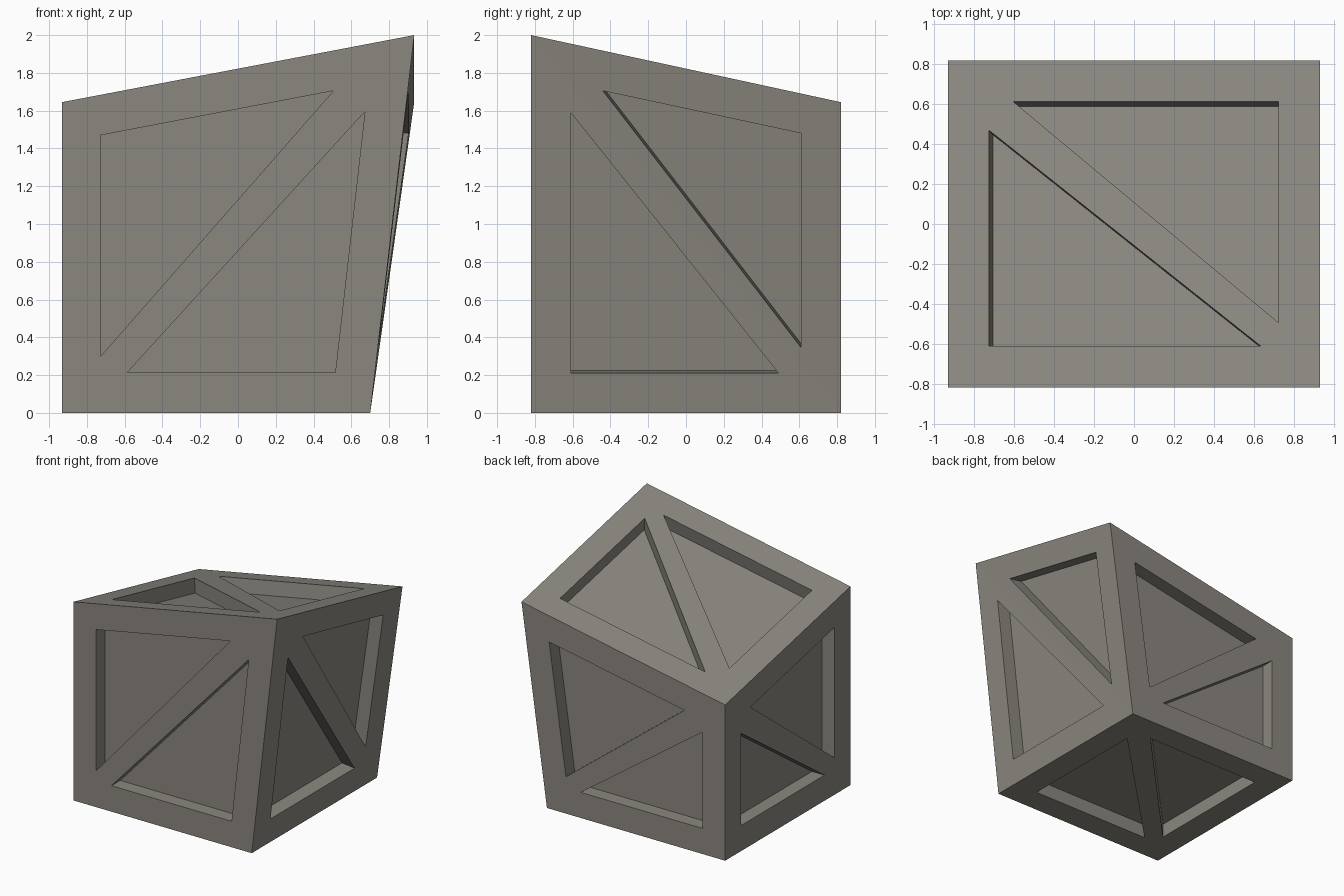
import bpy, bmesh
from mathutils import Vector

if "Cube" in bpy.data.objects:
    bpy.data.objects.remove(bpy.data.objects["Cube"])

DEPTH = 0.115   # depth of the triangular recesses

# Corners of the skewed block: left/right, front/back, bottom/top
CORNERS = {
    "LFB": (-0.933, -0.82, 0), "RFB": (0.70, -0.82, 0),
    "LBB": (-0.933, 0.82, 0), "RBB": (0.70, 0.82, 0),
    "LFT": (-0.933, -0.82, 1.645), "RFT": (0.933, -0.82, 2.0),
    "LBT": (-0.933, 0.82, 1.29), "RBT": (0.933, 0.82, 1.645),
}

# Each side is two triangles: (axis it faces, its corners, recess outline seen along that axis)
PANELS = [
    # front
    (1, "LFB LFT RFT", [(-0.727, 0.30), (-0.727, 1.47), (0.505, 1.705)]),
    (1, "LFB RFB RFT", [(-0.585, 0.215), (0.515, 0.215), (0.672, 1.595)]),
    # right
    (0, "RFT RFB RBB", [(-0.61, 1.59), (-0.61, 0.21), (0.49, 0.21)]),
    (0, "RFT RBT RBB", [(-0.44, 1.705), (0.61, 1.48), (0.61, 0.345)]),
    # back
    (1, "LBT RBT RBB", [(-0.56, 1.146), (0.68, 1.38), (0.526, 0.305)]),
    (1, "LBT LBB RBB", [(-0.727, 1.01), (-0.727, 0.212), (0.39, 0.212)]),
    # left
    (0, "LBT LBB LFB", [(0.61, 0.975), (0.61, 0.212), (-0.48, 0.212)]),
    (0, "LBT LFT LFB", [(0.49, 1.145), (-0.61, 1.385), (-0.61, 0.308)]),
    # top
    (2, "LBT RBT RFT", [(-0.605, 0.613), (0.725, 0.613), (0.725, -0.495)]),
    (2, "LBT LFT RFT", [(-0.727, 0.47), (-0.727, -0.61), (0.633, -0.61)]),
    # bottom
    (2, "RBB RFB LFB", [(0.485, 0.493), (0.485, -0.61), (-0.62, -0.61)]),
    (2, "RBB LBB LFB", [(0.343, 0.61), (-0.725, 0.61), (-0.725, -0.51)]),
]


def on_plane(uv, axis, origin, normal):
    """Put a 2D outline point onto the panel's plane along the given axis."""
    p = Vector((0, 0, 0))
    a, b = [i for i in range(3) if i != axis]
    p[a], p[b] = uv
    p[axis] = origin[axis] - (normal[a] * (p[a] - origin[a]) +
                              normal[b] * (p[b] - origin[b])) / normal[axis]
    return p


bm = bmesh.new()
verts = {k: bm.verts.new(c) for k, c in CORNERS.items()}
centre = Vector((0, 0, 0.8))

for axis, names, outline in PANELS:
    outer = [verts[n] for n in names.split()]
    o = outer[0].co
    normal = (outer[1].co - o).cross(outer[2].co - o).normalized()
    if normal.dot(o - centre) < 0:
        normal.negate()
    pts = [on_plane(uv, axis, o, normal) for uv in outline]
    rim = [bm.verts.new(p) for p in pts]
    floor = [bm.verts.new(p - normal * DEPTH) for p in pts]
    # frame around the recess, its walls and its floor
    for i in range(3):
        j = (i + 1) % 3
        bm.faces.new((outer[i], outer[j], rim[j], rim[i]))
        bm.faces.new((rim[i], rim[j], floor[j], floor[i]))
    bm.faces.new(floor)

bmesh.ops.recalc_face_normals(bm, faces=bm.faces)
mesh = bpy.data.meshes.new("braced_crate")
bm.to_mesh(mesh)
bm.free()

# Single warm grey
grey = bpy.data.materials.new("warm_grey")
grey.diffuse_color = (0.26, 0.245, 0.215, 1)
grey.use_nodes = True
grey.node_tree.nodes["Principled BSDF"].inputs["Base Color"].default_value = grey.diffuse_color
mesh.materials.append(grey)

crate = bpy.data.objects.new("braced_crate", mesh)
bpy.context.collection.objects.link(crate)
